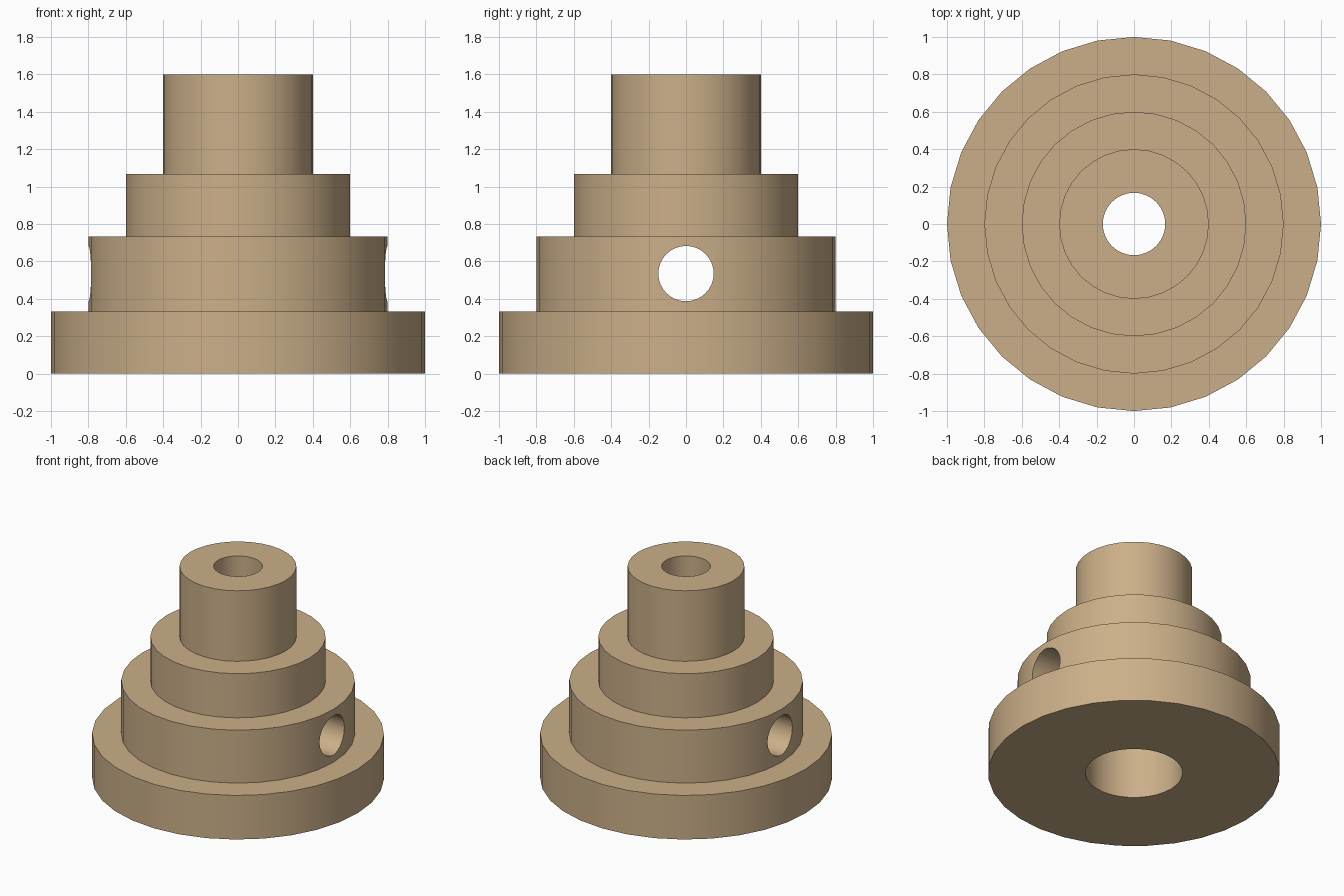
import bpy, bmesh, math

if "Cube" in bpy.data.objects:
    bpy.data.objects.remove(bpy.data.objects["Cube"])

SIDES = 32

# Stepped body with a wide socket from below and a narrow bore above (radius, z)
profile = [(0.333, 0), (1, 0), (1, 0.333), (0.8, 0.333), (0.8, 0.733),
           (0.6, 0.733), (0.6, 1.067), (0.4, 1.067), (0.4, 1.6),
           (0.167, 1.6), (0.167, 0.87), (0.333, 0.87)]

bm = bmesh.new()
rings = []
for i in range(SIDES):
    a = 2 * math.pi * i / SIDES
    rings.append([bm.verts.new((r * math.cos(a), r * math.sin(a), z)) for r, z in profile])
for i in range(SIDES):
    a, b = rings[i], rings[(i + 1) % SIDES]
    for j in range(len(profile)):
        k = (j + 1) % len(profile)
        bm.faces.new((a[j], b[j], b[k], a[k]))
bmesh.ops.recalc_face_normals(bm, faces=bm.faces)
mesh = bpy.data.meshes.new("stepped_pulley")
bm.to_mesh(mesh)
bm.free()
pulley = bpy.data.objects.new("stepped_pulley", mesh)
bpy.context.collection.objects.link(pulley)

mat = bpy.data.materials.new("tan")
mat.diffuse_color = (0.60, 0.43, 0.25, 1)
mat.use_nodes = True
mat.node_tree.nodes["Principled BSDF"].inputs["Base Color"].default_value = mat.diffuse_color
mesh.materials.append(mat)

# Set-screw hole running across the second step
bpy.ops.mesh.primitive_cylinder_add(vertices=SIDES, radius=0.148, depth=2.4,
                                    location=(0, 0, 0.535), rotation=(0, math.pi / 2, 0))
cutter = bpy.context.object
cutter.name = "cross_hole_cutter"
cutter.data.materials.append(mat)
cutter.hide_render = True

bpy.ops.object.select_all(action='DESELECT')
pulley.select_set(True)
bpy.context.view_layer.objects.active = pulley
mod = pulley.modifiers.new("cross_hole", 'BOOLEAN')
mod.operation = 'DIFFERENCE'
mod.solver = 'EXACT'
mod.object = cutter
bpy.ops.object.modifier_apply(modifier=mod.name)
bpy.data.objects.remove(cutter, do_unlink=True)

bpy.ops.object.shade_smooth_by_angle(angle=math.radians(30))
